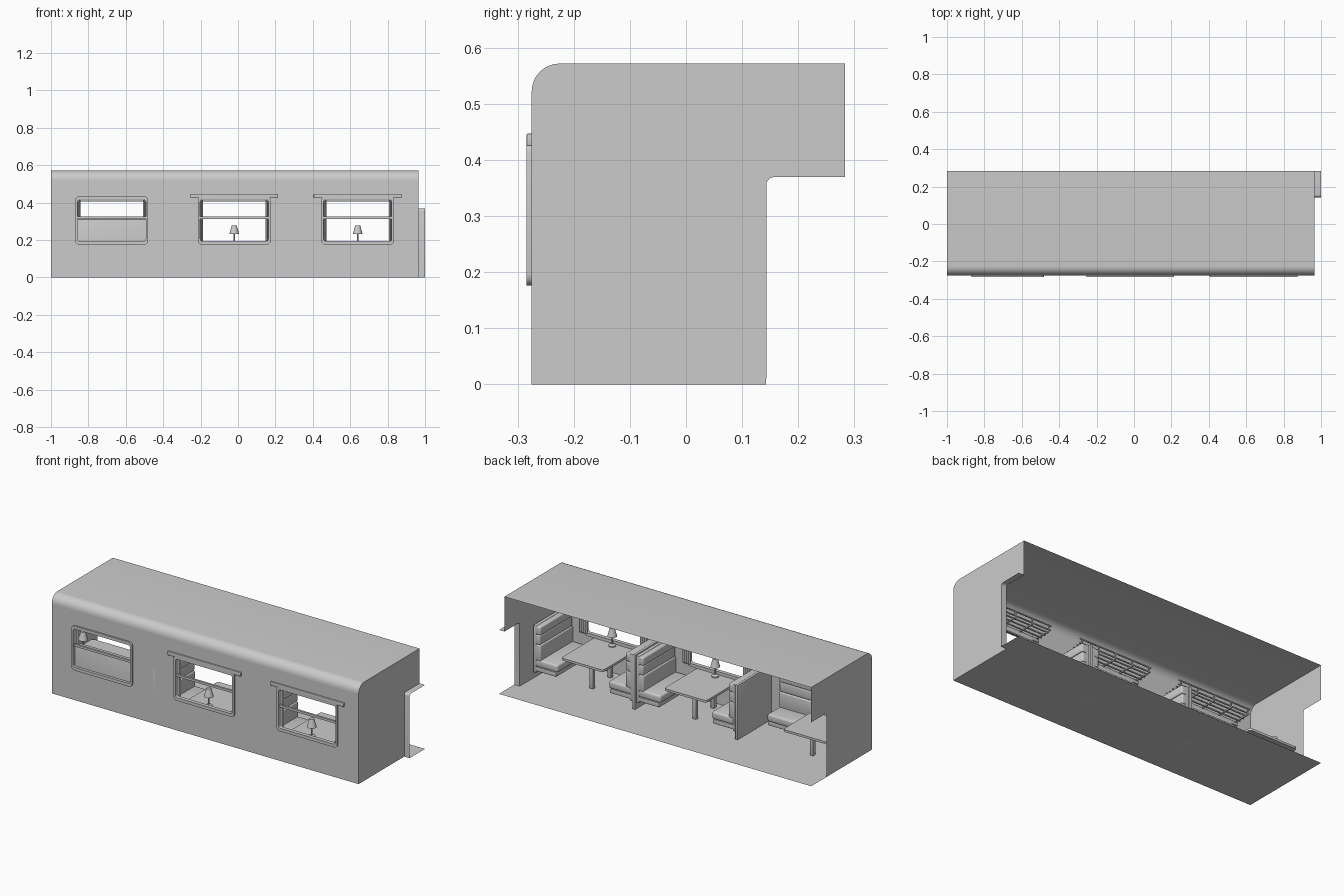
import bpy, bmesh, math
from mathutils import Matrix, Vector

if "Cube" in bpy.data.objects:
    bpy.data.objects.remove(bpy.data.objects["Cube"])

X0, X1, Y0, Y1, H = -1.0, 0.965, -0.275, 0.283, 0.572
WINDOWS = (-0.675, -0.02, 0.64)
DOOR_Y, DOOR_Z, R = 0.143, 0.37, 0.05


def finish(bm, name, smooth=True):
    me = bpy.data.meshes.new(name)
    bm.to_mesh(me)
    bm.free()
    ob = bpy.data.objects.new(name, me)
    bpy.context.collection.objects.link(ob)
    if smooth:
        bpy.ops.object.select_all(action='DESELECT')
        ob.select_set(True)
        bpy.context.view_layer.objects.active = ob
        bpy.ops.object.shade_smooth_by_angle(angle=math.radians(35))
    return ob


def box(name, lo, hi, bevel=0.0, M=Matrix()):
    lo, hi = Vector(lo), Vector(hi)
    bm = bmesh.new()
    bmesh.ops.create_cube(bm, size=1)
    for v in bm.verts:
        v.co = Vector([(lo[i] + hi[i]) / 2 + v.co[i] * (hi[i] - lo[i]) for i in range(3)])
    if bevel:
        bmesh.ops.bevel(bm, geom=bm.edges[:], offset=bevel, segments=3, profile=0.5, affect='EDGES')
    bm.transform(M)
    return finish(bm, name)


def lathe(name, profile, pos, n=20):
    bm = bmesh.new()
    rings = [[bm.verts.new((pos[0] + r * math.cos(2 * math.pi * i / n),
                            pos[1] + r * math.sin(2 * math.pi * i / n), pos[2] + z))
              for i in range(n)] for r, z in profile]
    for a, b in zip(rings, rings[1:]):
        for i in range(n):
            bm.faces.new((a[i], a[(i + 1) % n], b[(i + 1) % n], b[i]))
    return finish(bm, name)


def strip(name, pts, axis):
    # sheet swept from a profile along one vector
    bm = bmesh.new()
    a = [bm.verts.new(p) for p in pts]
    b = [bm.verts.new(Vector(p) + Vector(axis)) for p in pts]
    for i in range(len(pts) - 1):
        bm.faces.new((a[i], a[i + 1], b[i + 1], b[i]))
    return finish(bm, name)


def arc(cy, cz, r, a0, a1, n=8):
    return [(cy + r * math.cos(math.radians(a0 + (a1 - a0) * i / n)),
             cz + r * math.sin(math.radians(a0 + (a1 - a0) * i / n))) for i in range(n + 1)]


# roof with rounded front shoulder, and floor
shoulder = arc(Y0 + R, H - R, R, 180, 90)
strip("roof", [(X0, y, z) for y, z in shoulder + [(Y1, H)]], (X1 - X0, 0, 0))
strip("floor", [(X0, Y0, 0), (X0, Y1, 0)], (X1 - X0, 0, 0))
strip("door_sill", [(X1, DOOR_Y, 0), (X1, Y1, 0)], (0.035, 0, 0))

# front wall with three window holes
bm = bmesh.new()
xs = sorted([X0, X1] + [c + s * 0.187 for c in WINDOWS for s in (-1, 1)])
zs = [0, 0.19, 0.42, H - R]
grid = [[bm.verts.new((x, Y0, z)) for z in zs] for x in xs]
for i in range(len(xs) - 1):
    for j in range(3):
        if not (j == 1 and i % 2 == 1):
            bm.faces.new((grid[i][j], grid[i + 1][j], grid[i + 1][j + 1], grid[i][j + 1]))
finish(bm, "front_wall", False)

# end walls, each with a doorway notch
notch = arc(DOOR_Y + 0.014, DOOR_Z - 0.014, 0.014, 180, 90, 5)
for name, x in (("left_end_wall", X0), ("right_end_wall", X1)):
    bm = bmesh.new()
    prof = [(Y0, 0)] + shoulder + [(Y1, H), (Y1, DOOR_Z)] + notch[::-1] + [(DOOR_Y, 0)]
    f = bm.faces.new([bm.verts.new((x, y, z)) for y, z in prof])
    bmesh.ops.triangulate(bm, faces=[f])
    finish(bm, name, False)
strip("doorway_return", [(X1, y, z) for y, z in [(DOOR_Y, 0)] + notch + [(Y1, DOOR_Z)]], (0.035, 0, 0))


def rounded_rect(cx, cz, hx, hz, r, n=4):
    pts = []
    for k, (sx, sz) in enumerate(((1, 1), (-1, 1), (-1, -1), (1, -1))):
        pts += arc(cx + sx * (hx - r), cz + sz * (hz - r), r, 90 * k, 90 * k + 90, n)
    return pts


def window_frame(cx):
    bm = bmesh.new()
    outer = rounded_rect(cx, 0.305, 0.194, 0.129, 0.02)
    inner = rounded_rect(cx, 0.305, 0.182, 0.111, 0.012)
    loops = [[bm.verts.new((x, y, z)) for x, z in ring] for ring, y in
             ((outer, -0.284), (inner, -0.284), (inner, -0.262), (outer, -0.262))]
    n = len(outer)
    for k in range(4):
        a, b = loops[k], loops[(k + 1) % 4]
        for i in range(n):
            bm.faces.new((a[i], a[(i + 1) % n], b[(i + 1) % n], b[i]))
    finish(bm, "window_frame")


# windows, curtains and luggage racks
for k, cx in enumerate(WINDOWS):
    window_frame(cx)
    box("window_bar", (cx - 0.185, -0.278, 0.312), (cx + 0.185, -0.266, 0.325))
    for s in (-1, 1):
        wave = [(cx + s * (0.168 + 0.05 * i / 24), -0.258 + 0.005 * math.cos(i * math.pi / 3), 0.19)
                for i in range(25)]
        strip("curtain", wave, (0, 0, 0.225))
    box("curtain_rail", (cx - 0.22, -0.262, 0.405), (cx + 0.22, -0.254, 0.412))
    back = -0.274 if k == 0 else -0.284
    box("rack_board", (cx - 0.235, back, 0.425), (cx + 0.235, -0.266, 0.447), 0.002)
    for y, z in ((-0.245, 0.444), (-0.22, 0.448), (-0.195, 0.452), (-0.175, 0.456), (-0.17, 0.478)):
        box("rack_rail", (cx - 0.235, y - 0.003, z - 0.003), (cx + 0.235, y + 0.003, z + 0.003))
    for i in range(5):
        bx = cx + (i - 2) * 0.11
        box("rack_bracket", (bx - 0.003, -0.268, 0.44), (bx + 0.003, -0.17, 0.447))
        box("rack_post", (bx - 0.003, -0.174, 0.44), (bx + 0.003, -0.168, 0.478))


def place(x, y, deg):
    return Matrix.Translation((x, y, 0)) @ Matrix.Rotation(math.radians(deg), 4, 'Z')


def bench(M, w):
    # local +x points away from the backrest
    h = w / 2
    box("seat_shell", (0.002, -h, 0.04), (0.022, h, 0.312), 0.003, M)
    box("seat_base", (0.01, -h, 0.05), (0.15, h, 0.075), 0.003, M)
    box("seat_cushion", (0.015, -h, 0.075), (0.158, h, 0.118), 0.01, M)
    for z0, z1, t in ((0.112, 0.205, 0.05), (0.205, 0.262, 0.046), (0.262, 0.31, 0.05)):
        box("back_cushion", (0.01, -h, z0), (t, h, z1), 0.007, M)


def table(M):
    # local +x points away from the wall
    bm = bmesh.new()
    f = bm.faces.new([bm.verts.new((x, y, 0.162)) for x, y in rounded_rect(0.155, 0, 0.155, 0.135, 0.015)])
    ext = bmesh.ops.extrude_face_region(bm, geom=[f])
    for v in ext['geom']:
        if isinstance(v, bmesh.types.BMVert):
            v.co.z = 0.175
    bm.transform(M)
    finish(bm, "table_top")
    for x in (0.05, 0.215):
        box("table_leg", (x - 0.011, -0.011, 0), (x + 0.011, 0.011, 0.163), 0.002, M)
    p = M @ Vector((0.034, 0, 0.175))
    lathe("lamp_stand", [(0, 0), (0.02, 0), (0.02, 0.006), (0.004, 0.011), (0.003, 0.098), (0, 0.098)], p)
    lathe("lamp_shade", [(0.026, 0.057), (0.013, 0.104), (0, 0.104)], p)


# two facing bays
for cx in WINDOWS[1:]:
    table(place(cx, -0.273, 90))
    bench(place(cx + 0.322, -0.122, 180), 0.3)
    bench(place(cx - 0.322, -0.122, 0), 0.3)
for x in (0.31, -0.347):
    box("partition", (x - 0.008, Y0, 0), (x + 0.008, 0.035, 0.316), 0.002)

# end bay turned sideways, bench under the window
table(place(-0.998, -0.04, 0))
bench(place(-0.715, -0.27, 90), 0.55)
